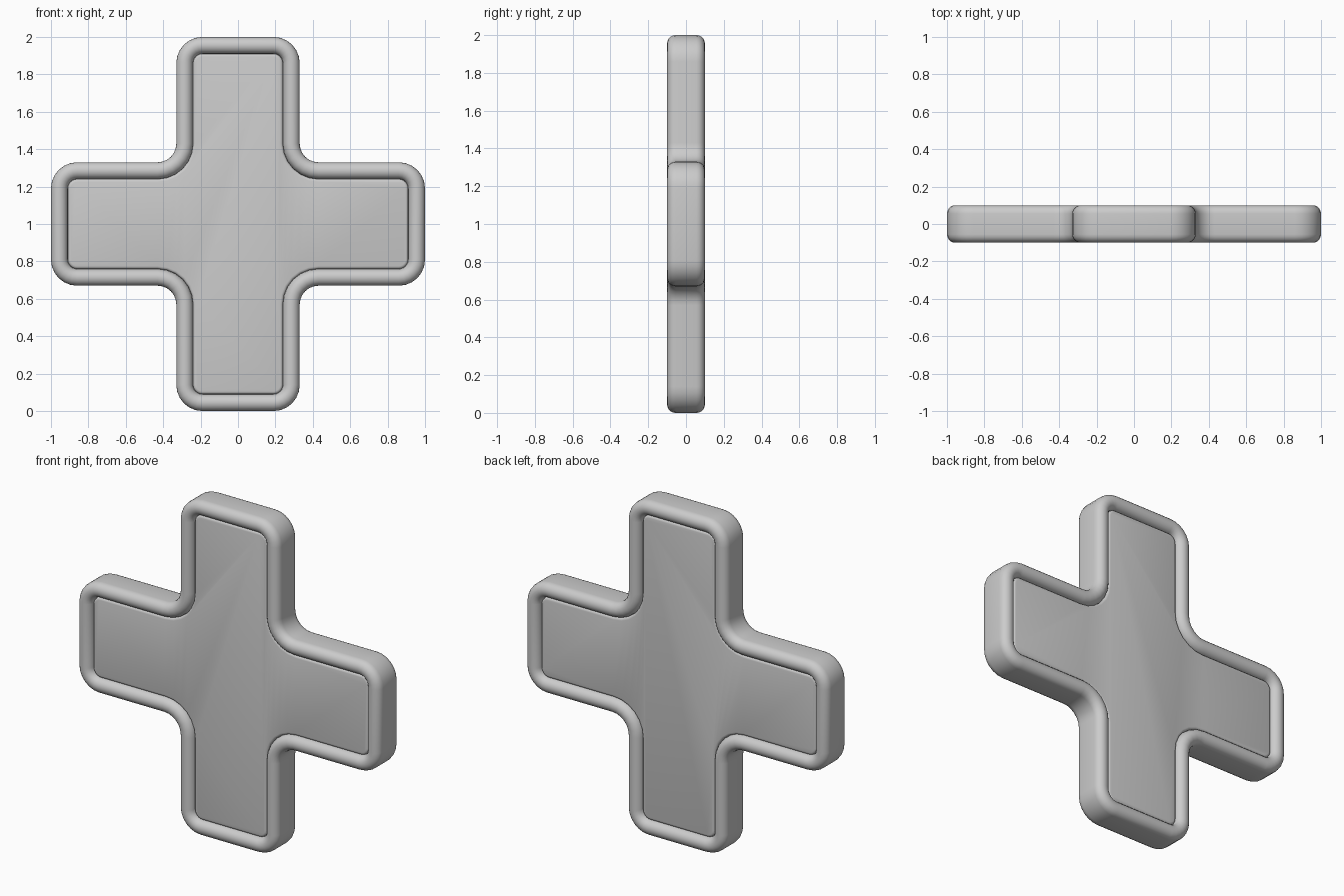
import bpy, bmesh, math

if "Cube" in bpy.data.objects:
    bpy.data.objects.remove(bpy.data.objects["Cube"])

ARM, HALF_W = 1.0, 0.33      # arm length and half width
R_OUT, R_IN = 0.14, 0.10     # outer and inner corner radii
SEG = 6


def arc(cx, cz, r, a0, a1):
    return [(cx + r * math.cos(math.radians(a0 + (a1 - a0) * i / SEG)),
             cz + r * math.sin(math.radians(a0 + (a1 - a0) * i / SEG)))
            for i in range(SEG + 1)]


def cross_outline(inset):
    """Rounded plus outline, shrunk by inset; one arm turned four times."""
    a, w, r, c = ARM - inset, HALF_W - inset, R_OUT - inset, R_IN + inset
    arm = (arc(a - r, -w + r, r, -90, 0) + arc(a - r, w - r, r, 0, 90)
           + arc(w + c, w + c, c, 270, 180))
    pts = []
    for _ in range(4):
        pts += arm
        arm = [(-z, x) for x, z in arm]
    return pts


# Half section: rounded rim, groove, then soft edge of the recessed panel
half = []
for i in range(11):
    t = math.pi * i / 10
    half.append((0.045 - 0.045 * math.cos(t), 0.055 + 0.045 * math.sin(t)))
half += [(0.092, 0.064), (0.097, 0.069), (0.105, 0.071)]
section = [(d, -y) for d, y in reversed(half)] + half

# Loft the section around the outline and cap both panels
bm = bmesh.new()
rings = [[bm.verts.new((x, y, z + 1)) for x, z in cross_outline(d)]
         for d, y in section]
n = len(rings[0])
for r0, r1 in zip(rings, rings[1:]):
    for i in range(n):
        j = (i + 1) % n
        bm.faces.new((r0[i], r0[j], r1[j], r1[i]))
bm.faces.new(rings[0])
bm.faces.new(rings[-1])
bmesh.ops.recalc_face_normals(bm, faces=bm.faces[:])

mesh = bpy.data.meshes.new("plus_plate")
bm.to_mesh(mesh)
bm.free()
obj = bpy.data.objects.new("plus_plate", mesh)
bpy.context.collection.objects.link(obj)
bpy.context.view_layer.objects.active = obj
obj.select_set(True)
bpy.ops.object.shade_smooth_by_angle(angle=math.radians(40))
